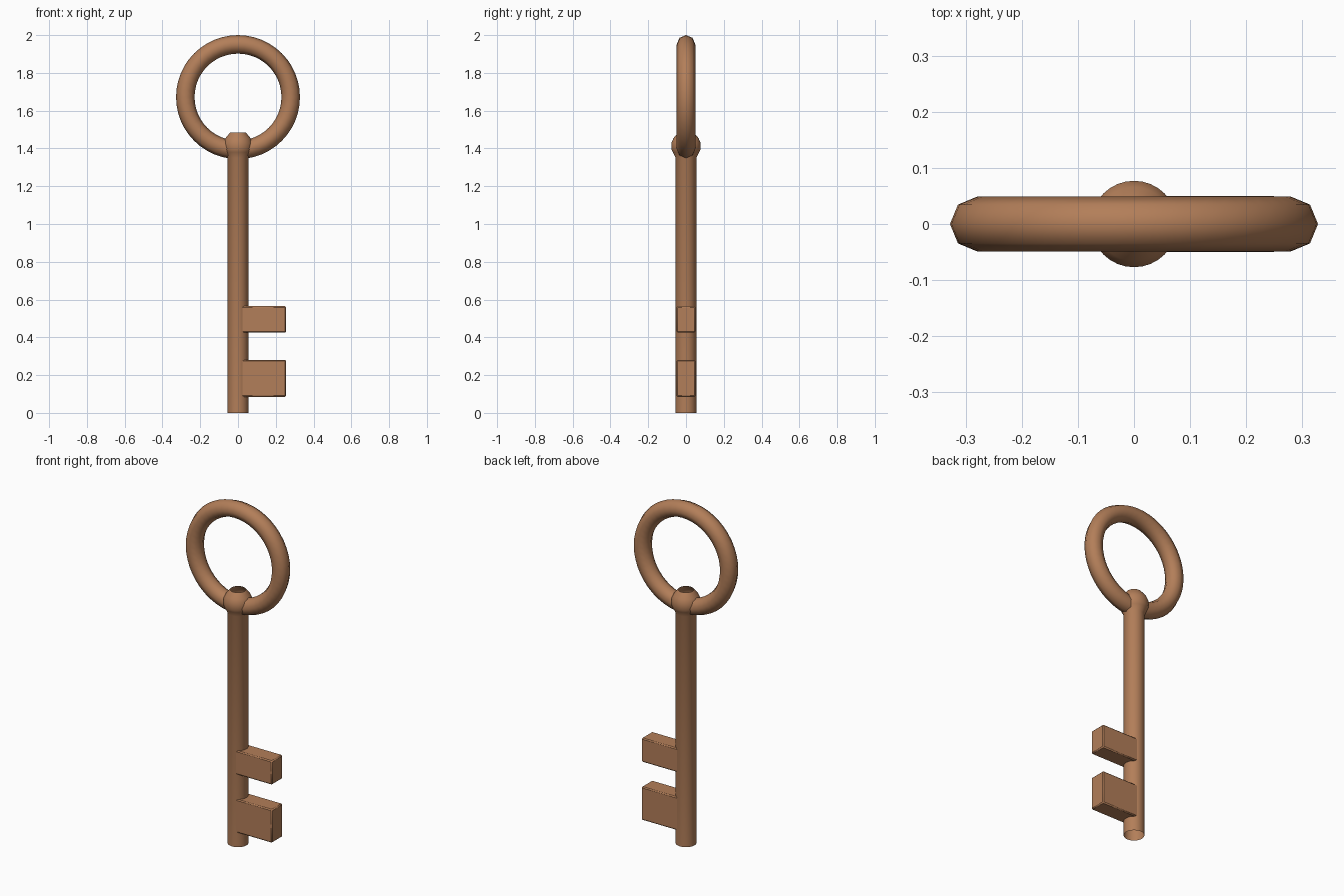
import bpy, math

cube = bpy.data.objects.get("Cube")
if cube:
    bpy.data.objects.remove(cube, do_unlink=True)

bronze = bpy.data.materials.new("warm_bronze")
bronze.use_nodes = True
colour = (0.45, 0.21, 0.10, 1)
bronze.diffuse_color = colour
bronze.node_tree.nodes["Principled BSDF"].inputs["Base Color"].default_value = colour


def finish(obj, name, angle):
    obj.name = name
    obj.data.materials.clear()
    obj.data.materials.append(bronze)
    bpy.ops.object.select_all(action="DESELECT")
    obj.select_set(True)
    bpy.context.view_layer.objects.active = obj
    bpy.ops.object.shade_smooth_by_angle(angle=math.radians(angle))


def lathe(name, profile, sides=32):
    """Turn (radius, height) points about z, leaving the ends open."""
    verts, faces = [], []
    for r, z in profile:
        for i in range(sides):
            a = math.tau * i / sides
            verts.append((r * math.cos(a), r * math.sin(a), z))
    for k in range(len(profile) - 1):
        for i in range(sides):
            j = (i + 1) % sides
            faces.append((k * sides + i, k * sides + j,
                          (k + 1) * sides + j, (k + 1) * sides + i))
    mesh = bpy.data.meshes.new(name)
    mesh.from_pydata(verts, [], faces)
    obj = bpy.data.objects.new(name, mesh)
    bpy.context.collection.objects.link(obj)
    finish(obj, name, 60)


def bit(name, bottom, top):
    """One tooth of the key, with softened edges."""
    inner, outer = 0.01, 0.255
    bpy.ops.mesh.primitive_cube_add(
        size=1, location=((inner + outer) / 2, 0, (bottom + top) / 2))
    obj = bpy.context.object
    obj.scale = (outer - inner, 0.1, top - bottom)
    bpy.ops.object.transform_apply(location=False, rotation=False, scale=True)
    bevel = obj.modifiers.new("soft_edges", "BEVEL")
    bevel.width = 0.006
    bevel.segments = 1
    finish(obj, name, 30)


# Hollow shaft with a swollen collar at the top
lathe("shaft_and_collar", [(0.055, 0), (0.055, 1.35), (0.07, 1.38), (0.077, 1.395),
                           (0.077, 1.43), (0.066, 1.455), (0.042, 1.484)])

# Ring handle
bpy.ops.mesh.primitive_torus_add(
    major_radius=0.279, minor_radius=0.049, major_segments=48, minor_segments=8,
    location=(0, 0, 1.672), rotation=(math.pi / 2, 0, 0))
finish(bpy.context.object, "ring_handle", 60)

# Two teeth
bit("lower_bit", 0.085, 0.28)
bit("upper_bit", 0.425, 0.565)
